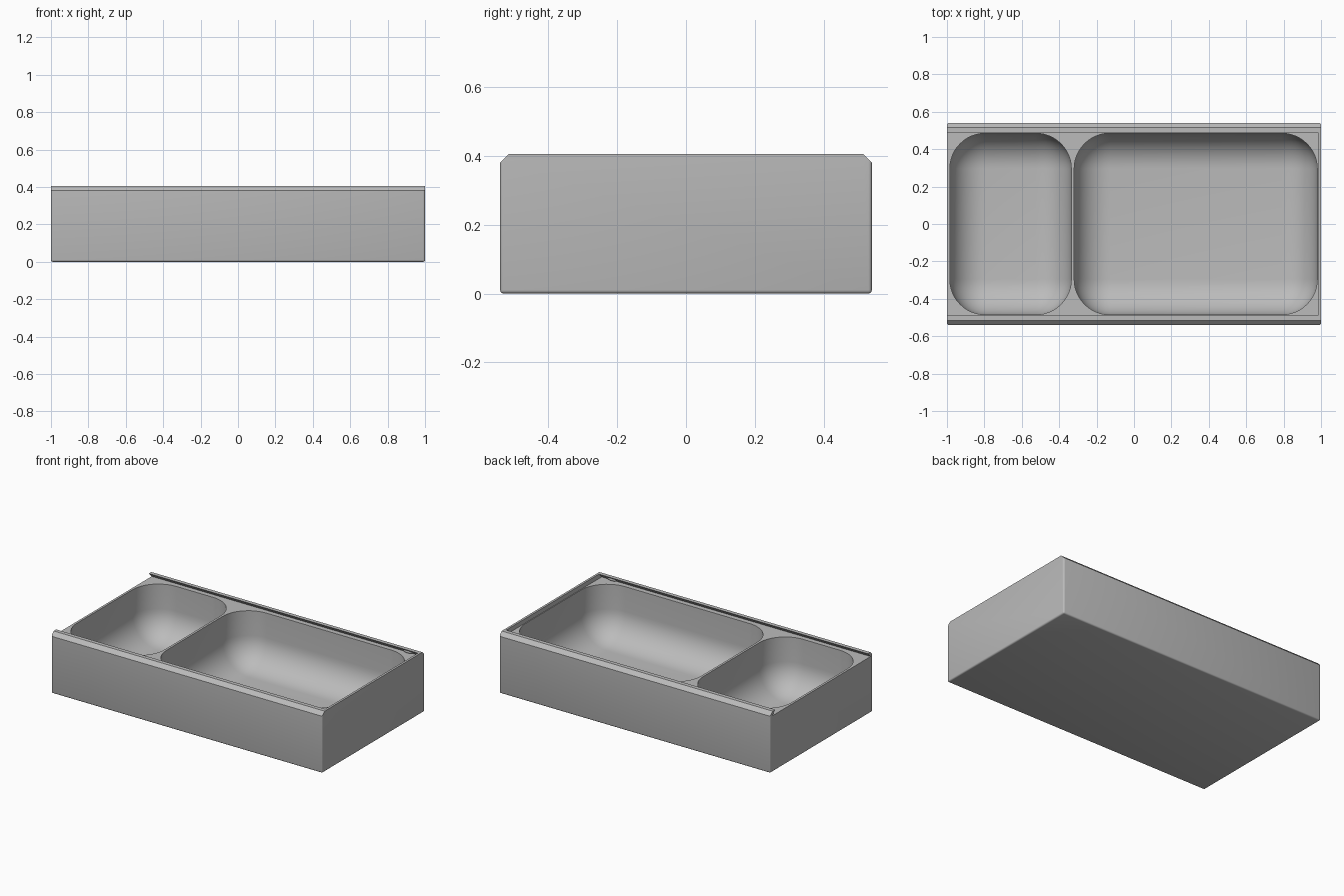
import bpy, bmesh
from mathutils import Vector

if "Cube" in bpy.data.objects:
    bpy.data.objects.remove(bpy.data.objects["Cube"], do_unlink=True)

HALF_Y, TOP, LEDGE, FLOOR = 0.54, 0.405, 0.375, 0.02

grey = bpy.data.materials.new("plain_grey")
grey.use_nodes = True
colour = (0.5, 0.5, 0.5, 1)
grey.diffuse_color = colour
grey.node_tree.nodes["Principled BSDF"].inputs["Base Color"].default_value = colour


def finish(bm, name):
    bmesh.ops.recalc_face_normals(bm, faces=bm.faces)
    mesh = bpy.data.meshes.new(name)
    bm.to_mesh(mesh)
    bm.free()
    mesh.materials.append(grey)
    obj = bpy.data.objects.new(name, mesh)
    bpy.context.collection.objects.link(obj)
    return obj


def extrude_profile(half, x0, x1):
    """Mirror a half profile of (y, z) points and extrude it along x."""
    bm = bmesh.new()
    points = half + [(-y, z) for y, z in reversed(half)]
    face = bm.faces.new([bm.verts.new((x0, y, z)) for y, z in points])
    new = bmesh.ops.extrude_face_region(bm, geom=[face])["geom"]
    moved = [v for v in new if isinstance(v, bmesh.types.BMVert)]
    bmesh.ops.translate(bm, verts=moved, vec=Vector((x1 - x0, 0, 0)))
    return bm


def round_edges(bm, test, radius, segments):
    edges = [e for e in bm.edges if test(*[v.co for v in e.verts])]
    bmesh.ops.bevel(bm, geom=edges, offset=radius, segments=segments,
                    profile=0.5, affect='EDGES', clamp_overlap=True)


def pocket(name, x0, x1):
    """Rounded cutter with fillets at its corners and floor."""
    half_y, high = 0.485, 0.6
    bm = extrude_profile([(half_y, FLOOR), (half_y, high)], x0, x1)
    round_edges(bm, lambda a, b: min(a.z, b.z) < high - 0.01, 0.19, 12)
    return finish(bm, name)


def cut(obj, cutter):
    mod = obj.modifiers.new(cutter.name, 'BOOLEAN')
    mod.operation, mod.solver, mod.object = 'DIFFERENCE', 'EXACT', cutter
    bpy.context.view_layer.objects.active = obj
    bpy.ops.object.modifier_apply(modifier=mod.name)
    bpy.data.objects.remove(cutter, do_unlink=True)


# Box body with chamfered long top edges
bm = extrude_profile([(HALF_Y, 0), (HALF_Y, 0.38), (0.515, TOP)], -1, 1)
round_edges(bm, lambda a, b: max(a.z, b.z) < 0.01
            or (abs(a.z - b.z) > 0.2 and abs(a.x - b.x) < 0.01), 0.01, 3)
box = finish(bm, "box_body")

# Dovetail lid slot, open at the right end
slot = extrude_profile([(0.518, LEDGE), (0.488, TOP), (0.488, TOP + 0.1)], -1.1, 0.985)
cut(box, finish(slot, "lid_slot"))

# Small and large compartments
cut(box, pocket("small_compartment", -0.985, -0.335))
cut(box, pocket("large_compartment", -0.32, 0.98))

# Lid catches under the rails near the closed end
for side, label in ((1, "back"), (-1, "front")):
    bm = bmesh.new()
    bmesh.ops.create_uvsphere(bm, u_segments=16, v_segments=8, radius=1)
    bmesh.ops.scale(bm, verts=bm.verts, vec=(0.035, 0.01, 0.01))
    bmesh.ops.translate(bm, verts=bm.verts, vec=(0.9, side * 0.505, 0.387))
    finish(bm, label + "_lid_catch")

# Smooth shading with sharp creases
bpy.ops.object.select_all(action='DESELECT')
for obj in bpy.context.scene.objects:
    if obj.type == 'MESH':
        obj.select_set(True)
bpy.context.view_layer.objects.active = box
bpy.ops.object.shade_smooth_by_angle(angle=0.6)
